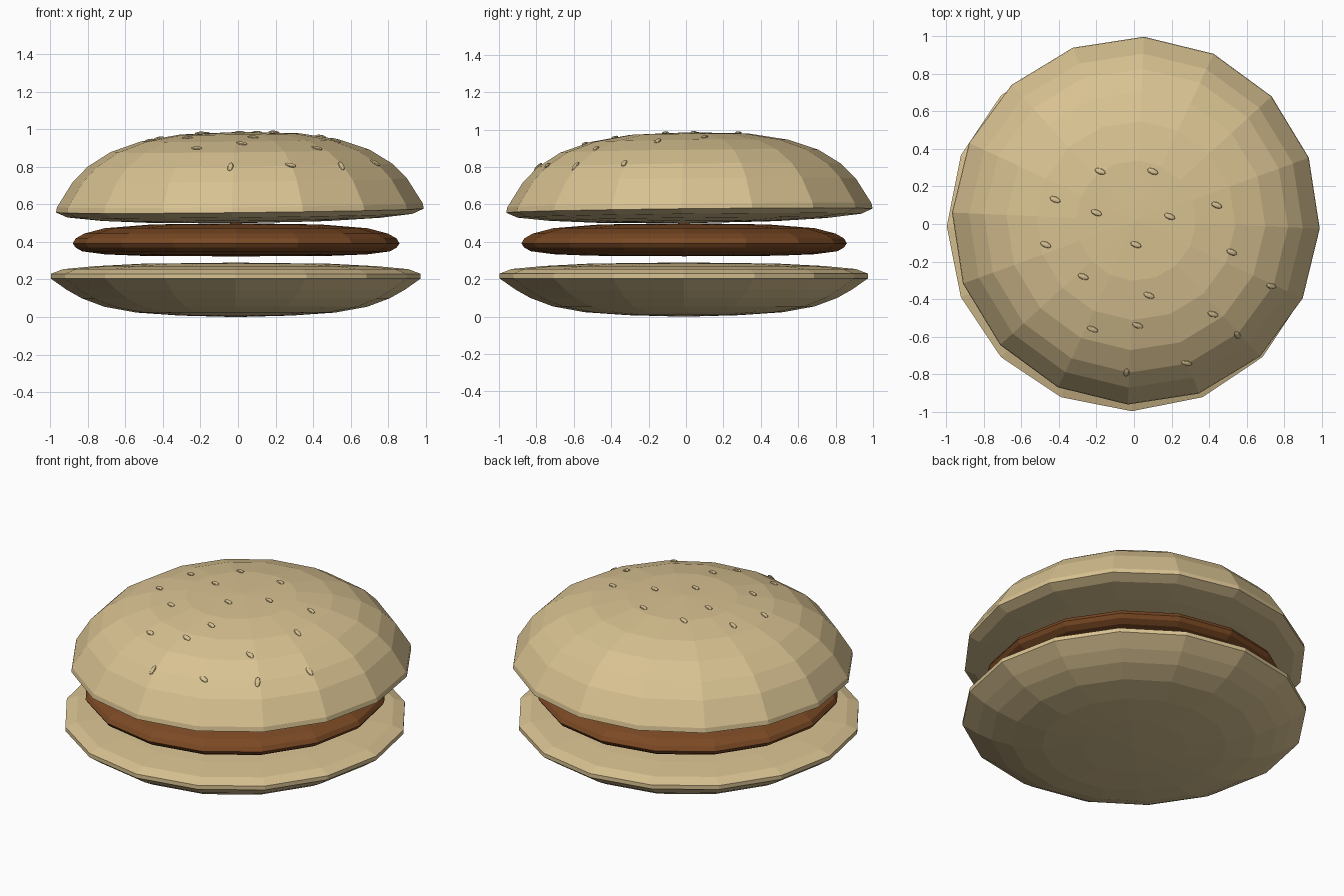
import bpy, bmesh, math
from mathutils import Vector, Matrix

if "Cube" in bpy.data.objects:
    bpy.data.objects.remove(bpy.data.objects["Cube"], do_unlink=True)

SIDES = 16


def material(name, rgb):
    m = bpy.data.materials.new(name)
    m.use_nodes = True
    m.diffuse_color = (*rgb, 1)
    m.node_tree.nodes["Principled BSDF"].inputs["Base Color"].default_value = (*rgb, 1)
    return m


bread = material("toasted bread", (0.69, 0.54, 0.285))
meat = material("cooked meat", (0.2, 0.068, 0.018))


def add_object(name, bm, mat):
    bmesh.ops.recalc_face_normals(bm, faces=bm.faces)
    mesh = bpy.data.meshes.new(name)
    bm.to_mesh(mesh)
    bm.free()
    mesh.materials.append(mat)
    obj = bpy.data.objects.new(name, mesh)
    bpy.context.collection.objects.link(obj)
    return obj


def lathe(name, profile, mat, center, turn=0.0, tilt=0.0):
    """Turn a bottom-to-top (radius, height) profile into a faceted solid."""
    bm = bmesh.new()
    rings = []
    for r, z in profile:
        ring = []
        for i in range(SIDES if r > 0 else 1):
            a = math.tau * i / SIDES + turn
            x, y = r * math.cos(a), r * math.sin(a)
            ring.append(bm.verts.new((center[0] + x, center[1] + y, z + tilt * (x + y))))
        rings.append(ring)
    for low, high in zip(rings, rings[1:]):
        for i in range(SIDES):
            j = (i + 1) % SIDES
            if len(low) == 1:
                bm.faces.new((low[0], high[j], high[i]))
            elif len(high) == 1:
                bm.faces.new((low[i], low[j], high[0]))
            else:
                bm.faces.new((low[i], low[j], high[j], high[i]))
    return add_object(name, bm, mat)


# Bottom bun: shallow bowl with a gently crowned cut side
lathe("bottom_bun",
      [(0, 0), (0.3, 0.008), (0.53, 0.024), (0.7, 0.055), (0.82, 0.1), (0.9, 0.145),
       (0.985, 0.205), (0.985, 0.23), (0.92, 0.255), (0.75, 0.271), (0.5, 0.284), (0, 0.29)],
      bread, (-0.012, -0.012))

# Patty: rounded disc
lathe("patty",
      [(0, 0.323), (0.5, 0.326), (0.7, 0.334), (0.82, 0.35), (0.855, 0.37), (0.87, 0.392),
       (0.855, 0.418), (0.81, 0.444), (0.7, 0.473), (0.45, 0.493), (0, 0.5)],
      meat, (-0.01, -0.01))

# Top bun: domed, slightly turned and tilted
top_bun = lathe("top_bun",
                [(0, 0.5), (0.5, 0.508), (0.75, 0.521), (0.92, 0.54), (0.98, 0.567),
                 (0.975, 0.595), (0.89, 0.73), (0.81, 0.81), (0.69, 0.885), (0.53, 0.94),
                 (0.32, 0.975), (0, 0.986)],
                bread, (0.01, 0.018), turn=math.radians(-2.5), tilt=0.011)

# Sesame seeds: flattened grains lying on the dome
seed_spots = [(-.18, .28), (.1, .28), (-.42, .13), (-.2, .06), (.19, .04), (.44, .1),
              (-.47, -.11), (.01, -.11), (.52, -.15), (-.27, -.28), (.08, -.38), (.73, -.33),
              (.42, -.48), (-.22, -.56), (.02, -.54), (.55, -.59), (.28, -.74), (-.04, -.79)]
bm = bmesh.new()
for x, y in seed_spots:
    hit, spot, normal, _ = top_bun.ray_cast(Vector((x, y, 2)), Vector((0, 0, -1)))
    if not hit:
        continue
    along = Vector((0.93, -0.36, 0))
    along = (along - normal * along.dot(normal)).normalized()
    if normal.z < 0.75:  # seeds on the steep flank point down the slope
        along = (Vector((0, 0, -1)) + normal * normal.z).normalized()
    across = normal.cross(along)
    frame = Matrix((along, across, normal)).transposed().to_4x4()
    place = Matrix.Translation(spot + normal * 0.002) @ frame @ Matrix.Diagonal((0.031, 0.016, 0.009, 1))
    bmesh.ops.create_uvsphere(bm, u_segments=8, v_segments=6, radius=1, matrix=place)
add_object("sesame_seeds", bm, bread)
